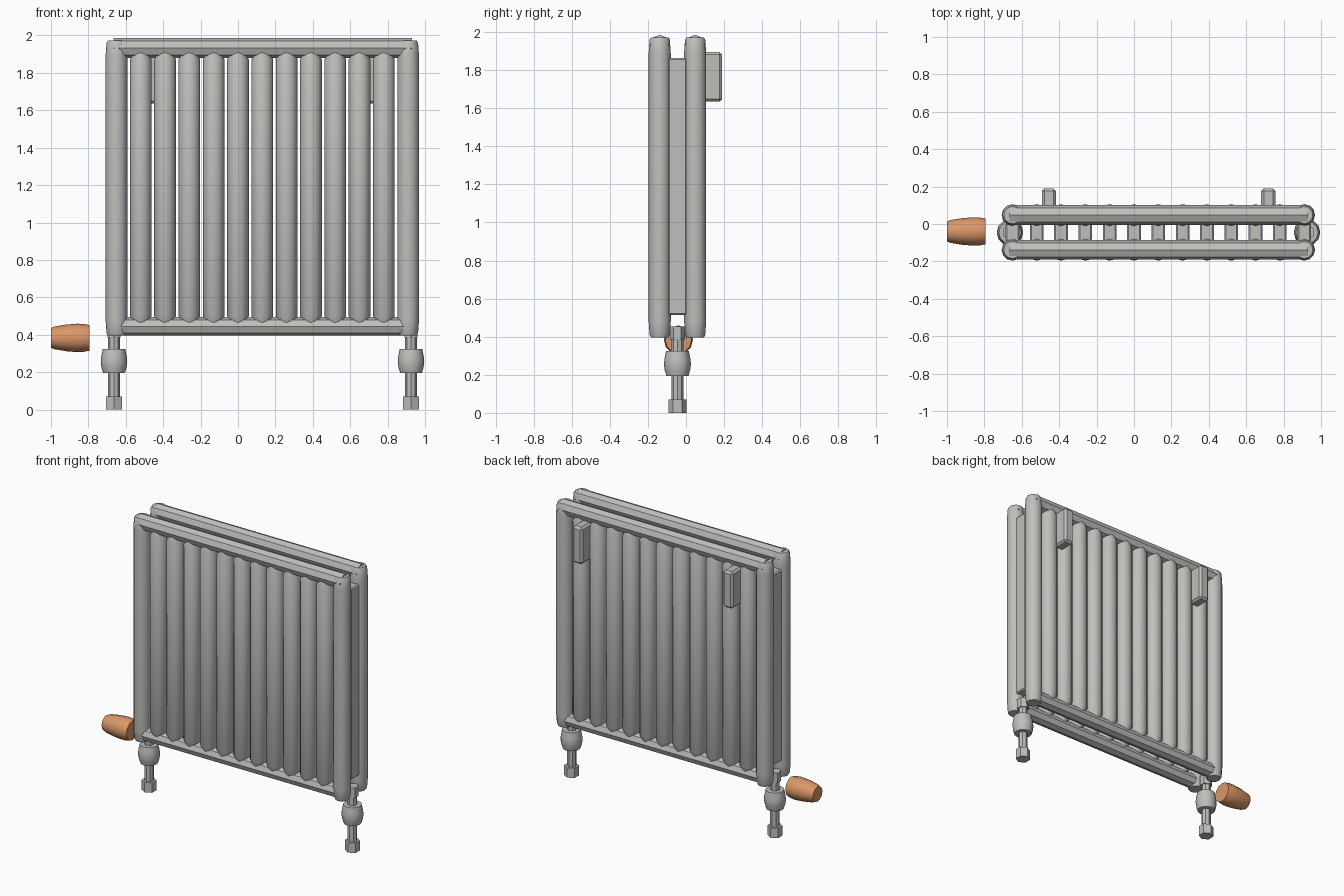
import bpy, math
from mathutils import Matrix

if "Cube" in bpy.data.objects:
    bpy.data.objects.remove(bpy.data.objects["Cube"], do_unlink=True)


def material(name, rgb):
    m = bpy.data.materials.new(name)
    m.use_nodes = True
    m.diffuse_color = (*rgb, 1)
    m.node_tree.nodes["Principled BSDF"].inputs["Base Color"].default_value = (*rgb, 1)
    return m


metal = material("light grey metal", (0.52, 0.52, 0.50))
copper = material("copper orange", (0.70, 0.31, 0.14))


def finish(name, verts, faces, mat, smooth=None):
    me = bpy.data.meshes.new(name)
    me.from_pydata(verts, [], faces)
    me.materials.append(mat)
    ob = bpy.data.objects.new(name, me)
    bpy.context.collection.objects.link(ob)
    if smooth:
        bpy.ops.object.select_all(action="DESELECT")
        ob.select_set(True)
        bpy.context.view_layer.objects.active = ob
        bpy.ops.object.shade_smooth_by_angle(angle=math.radians(smooth))
    return ob


def lathe(name, profile, sides, loc, mat, along_x=False, turn=0, smooth=None):
    """Capped solid of revolution from (radius, height) pairs."""
    rot = Matrix.Rotation(math.pi / 2, 4, "Y") if along_x else Matrix()
    mtx = Matrix.Translation(loc) @ rot
    verts, faces = [], []
    for r, h in profile:
        for i in range(sides):
            a = turn + math.tau * i / sides
            verts.append(mtx @ Matrix.Translation((r * math.cos(a), r * math.sin(a), h)).translation)
    for k in range(len(profile) - 1):
        for i in range(sides):
            j = (i + 1) % sides
            faces.append((k * sides + i, k * sides + j, (k + 1) * sides + j, (k + 1) * sides + i))
    faces.append(tuple(reversed(range(sides))))
    faces.append(tuple(range((len(profile) - 1) * sides, len(profile) * sides)))
    return finish(name, verts, faces, mat, smooth)


def box(name, centre, size, bevel):
    bpy.ops.mesh.primitive_cube_add(size=1, location=centre)
    ob = bpy.context.object
    ob.name = name
    ob.scale = size
    bpy.ops.object.transform_apply(location=False, rotation=False, scale=True)
    ob.data.materials.append(metal)
    mod = ob.modifiers.new("Bevel", "BEVEL")
    mod.width = bevel
    mod.segments = 1
    return ob


FIRST, STEP, COUNT = -0.65, 0.13, 13
LAST = FIRST + STEP * (COUNT - 1)
ROWS = {"front": -0.138, "rear": 0.048}
MID_Y = -0.045
LOW, HIGH = 0.445, 1.933

# Two rows of vertical tubes, joined by a header at the top and bottom
inner = [(0.038, LOW), (0.042, 0.47), (0.058, 0.50), (0.058, 1.87), (0.042, 1.91), (0.038, HIGH)]
outer = [(0.046, 0.395), (0.053, 0.41), (0.058, 0.48), (0.058, 1.89), (0.053, 1.96), (0.046, 1.972)]
for row, y in ROWS.items():
    for i in range(COUNT):
        profile = outer if i in (0, COUNT - 1) else inner
        lathe(f"{row}_tube_{i + 1}", profile, 12, (FIRST + i * STEP, y, 0), metal, smooth=35)
    for level, z, r in (("bottom", LOW, 0.049), ("top", HIGH, 0.053)):
        lathe(f"{row}_{level}_header", [(r, FIRST - 0.015), (r, LAST + 0.02)], 8,
              (0, y, z), metal, along_x=True)

# Connecting fins between the rows
for i in range(COUNT):
    box(f"middle_fin_{i + 1}", (FIRST + i * STEP, MID_Y, 1.19), (0.073, 0.10, 1.35), 0.008)

# Wall brackets on the back, with chamfered outer edges
for side, x in (("right", -0.455), ("left", 0.718)):
    box(f"{side}_wall_bracket", (x, 0.13, 1.765), (0.076, 0.12, 0.26), 0.014)

# Valves and feed pipes under each end
for side, x in (("right", -0.663), ("left", 0.925)):
    base = (x, MID_Y, 0)
    lathe(f"{side}_floor_nut", [(0.048, 0), (0.048, 0.07)], 6, base, metal, turn=math.pi / 2)
    lathe(f"{side}_feed_pipe", [(0.031, 0.05), (0.031, 0.42)], 8, base, metal)
    lathe(f"{side}_valve_body",
          [(0.058, 0.195), (0.067, 0.225), (0.071, 0.255), (0.068, 0.285), (0.060, 0.325)],
          12, base, metal, smooth=35)
    lathe(f"{side}_upper_nut", [(0.040, 0.385), (0.040, 0.455)], 6, base, metal, turn=math.pi / 2)

# Copper control knob at the right end
lathe("control_knob",
      [(0.053, -1.0), (0.061, -0.98), (0.071, -0.92), (0.076, -0.86), (0.075, -0.83), (0.069, -0.795)],
      12, (0, -0.04, 0.383), copper, along_x=True, smooth=35)
